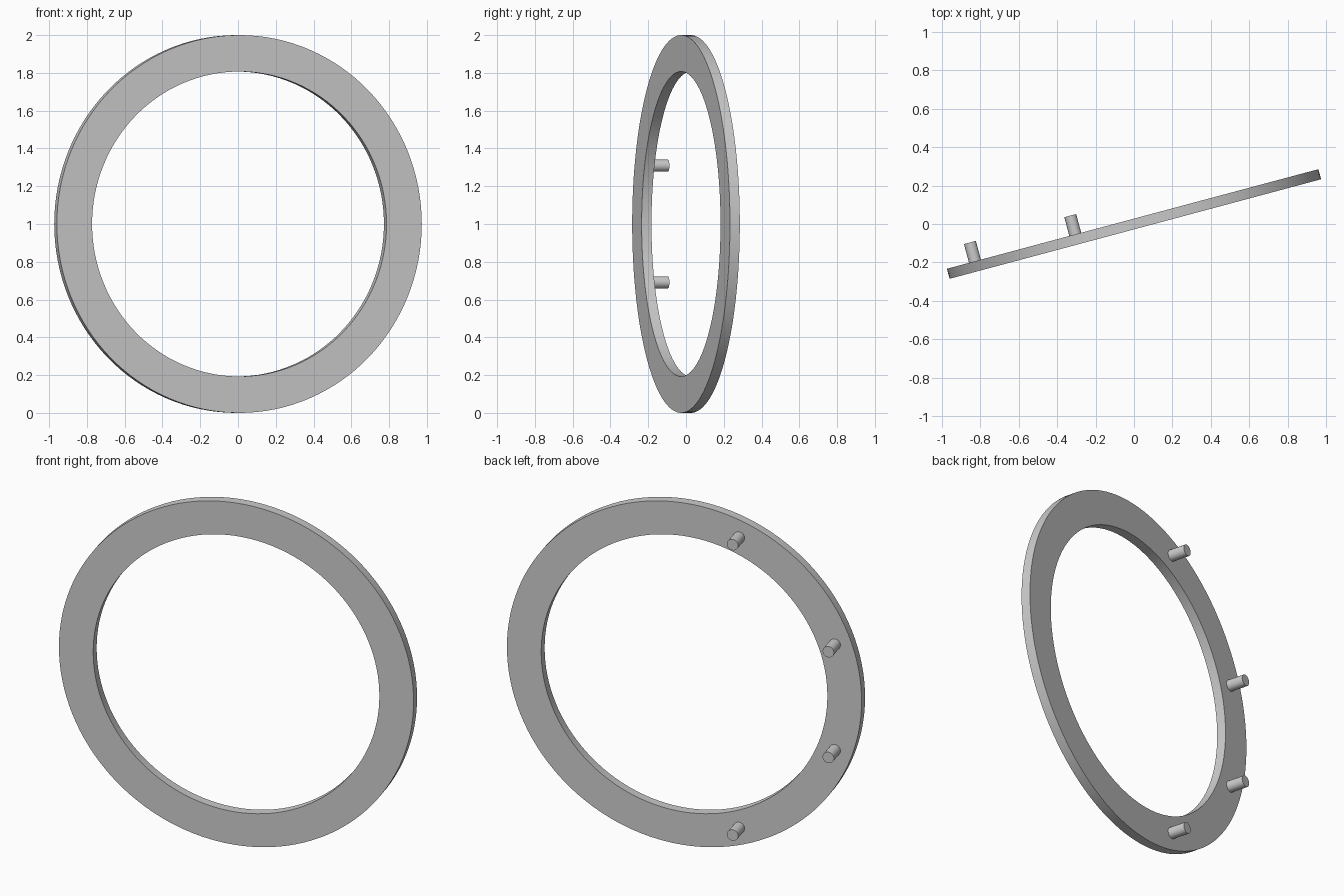
import bpy, bmesh
from math import radians, sin, cos, pi
from mathutils import Matrix

if "Cube" in bpy.data.objects:
    bpy.data.objects.remove(bpy.data.objects["Cube"])

TURN = Matrix.Translation((0, 0, 1)) @ Matrix.Rotation(radians(15), 4, 'Z')
OUTER, INNER, HALF = 1.0, 0.807, 0.027


def finish(name, bm):
    """Turn the bmesh into a named, smooth-shaded object in the yawed frame."""
    bmesh.ops.recalc_face_normals(bm, faces=bm.faces)
    bm.transform(TURN)
    mesh = bpy.data.meshes.new(name)
    bm.to_mesh(mesh)
    bm.free()
    ob = bpy.data.objects.new(name, mesh)
    bpy.context.collection.objects.link(ob)
    bpy.ops.object.select_all(action='DESELECT')
    ob.select_set(True)
    bpy.context.view_layer.objects.active = ob
    bpy.ops.object.shade_smooth_by_angle(angle=radians(30))


# Flat ring: rectangular section spun around the y axis
bm = bmesh.new()
section = [bm.verts.new(p) for p in ((INNER, -HALF, 0), (OUTER, -HALF, 0),
                                     (OUTER, HALF, 0), (INNER, HALF, 0))]
edges = [bm.edges.new((section[i], section[(i + 1) % 4])) for i in range(4)]
bmesh.ops.spin(bm, geom=section + edges, cent=(0, 0, 0), axis=(0, 1, 0),
               angle=2 * pi, steps=128, use_merge=True)
bmesh.ops.remove_doubles(bm, verts=bm.verts, dist=1e-4)
finish("ring", bm)

# Four mounting pegs on the back, along the middle of the band
MID = (OUTER + INNER) / 2
START, END = HALF - 0.005, 0.128
for i, deg in enumerate((70, 20, -20, -70)):
    a = radians(deg)
    place = (Matrix.Translation((-MID * cos(a), (START + END) / 2, MID * sin(a)))
             @ Matrix.Rotation(pi / 2, 4, 'X'))
    bm = bmesh.new()
    bmesh.ops.create_cone(bm, cap_ends=True, segments=32, radius1=0.032,
                          radius2=0.032, depth=END - START, matrix=place)
    finish(f"back_peg_{i + 1}", bm)
